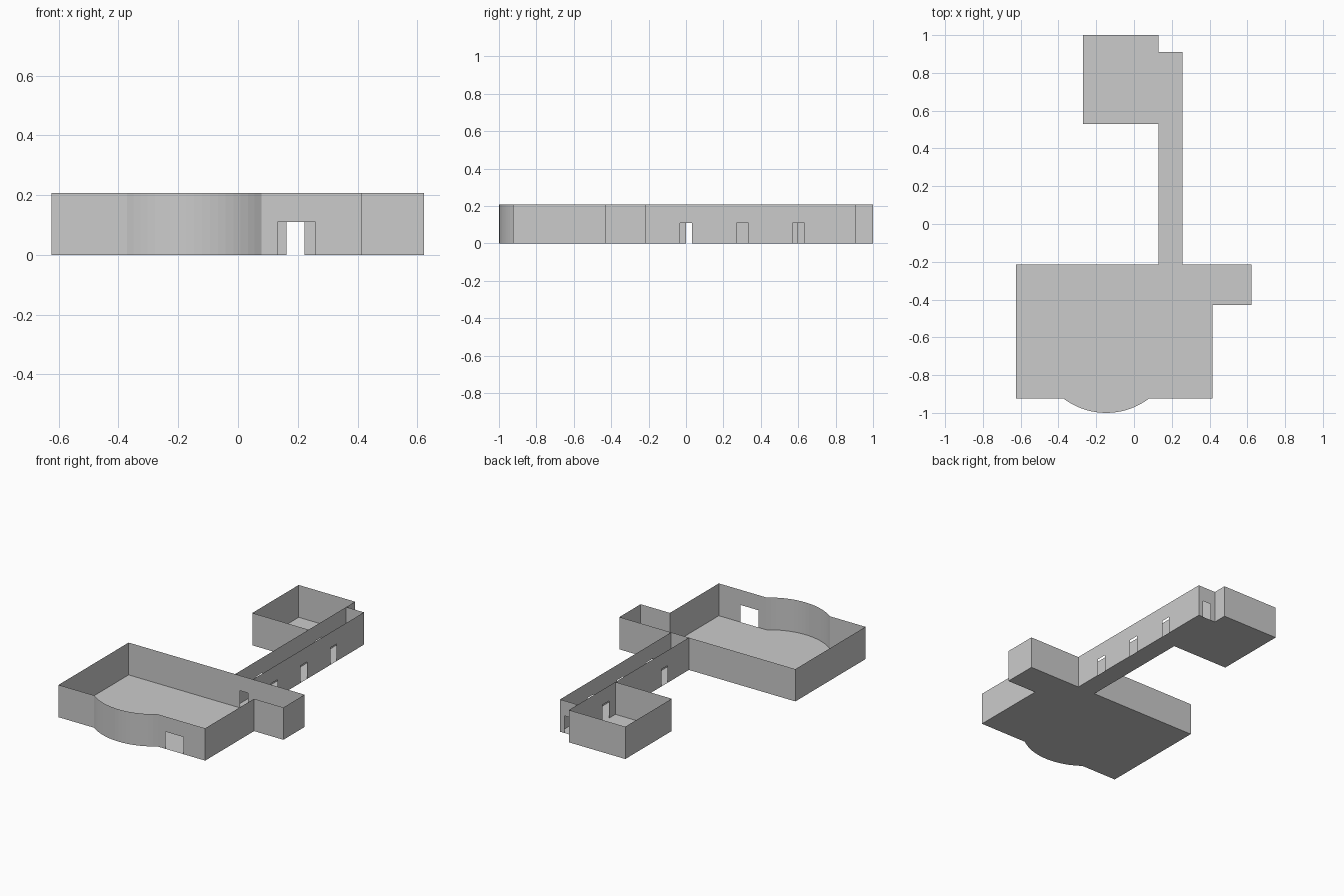
import bpy, bmesh, math

if "Cube" in bpy.data.objects:
    bpy.data.objects.remove(bpy.data.objects["Cube"])

H = 0.207        # wall height
DOOR_H = 0.11    # door height


def finish(name, bm):
    bmesh.ops.remove_doubles(bm, verts=bm.verts, dist=1e-5)
    mesh = bpy.data.meshes.new(name)
    bm.to_mesh(mesh)
    bm.free()
    obj = bpy.data.objects.new(name, mesh)
    bpy.context.collection.objects.link(obj)
    return obj


def face(bm, pts):
    bm.faces.new([bm.verts.new(p) for p in pts])


def panel(bm, a, b, z0, z1):
    face(bm, [(*a, z0), (*b, z0), (*b, z1), (*a, z1)])


def wall(bm, a, b, doors=()):
    """Sheet wall from a to b; doors are (start, end) distances along it."""
    length = math.dist(a, b)
    at = lambda d: (a[0] + (b[0] - a[0]) * d / length, a[1] + (b[1] - a[1]) * d / length)
    pos = 0.0
    for d0, d1 in doors:
        panel(bm, at(pos), at(d0), 0, H)
        panel(bm, at(d0), at(d1), DOOR_H, H)
        pos = d1
    panel(bm, at(pos), b, 0, H)


def room(name, outline, doors, skip=()):
    """Floor plus walls round an anticlockwise outline."""
    bm = bmesh.new()
    face(bm, [(x, y, 0) for x, y in outline])
    for i, a in enumerate(outline):
        if i not in skip:
            wall(bm, a, outline[(i + 1) % len(outline)], doors.get(i, ()))
    return finish(name, bm)


# main hall with curved bay at the front and an alcove on the right
L, R, F, B = -0.625, 0.415, -0.925, -0.215
CX, RAD, SEG = -0.147, 0.375, 18
half = math.asin(0.225 / RAD)
bay = []
for i in range(SEG + 1):
    t = -half + 2 * half * i / SEG
    bay.append((CX + RAD * math.sin(t), F + RAD * (math.cos(half) - math.cos(t))))
hall = [(L, F)] + bay + [(R, F), (R, -0.43), (0.623, -0.43), (0.623, B), (L, B)]
x_bay = bay[-1][0]
front_wall, back_wall = SEG + 1, SEG + 5
room("main_hall", hall, {
    front_wall: [(0.133 - x_bay, 0.26 - x_bay)],
    back_wall - 0: [(0.623 - 0.223, 0.623 - 0.163)],
})

# corridor: three doors on the right, one at the end, two on the left
C0, C1, CE = 0.13, 0.256, 0.91
room("corridor", [(C0, B), (C1, B), (C1, CE), (C0, CE)], {
    1: [(y - 0.032 - B, y + 0.032 - B) for y in (0.001, 0.301, 0.601)],
    2: [(C1 - 0.223, C1 - 0.163)],
    3: [(CE - 0.658, CE - 0.595), (CE - 0.063, CE - 0.0)],
}, skip=(0,))

# small back room, sharing the corridor's left wall
room("back_room", [(-0.27, 0.53), (C0, 0.53), (C0, CE), (C0, 1.0), (-0.27, 1.0)], {}, skip=(1,))
